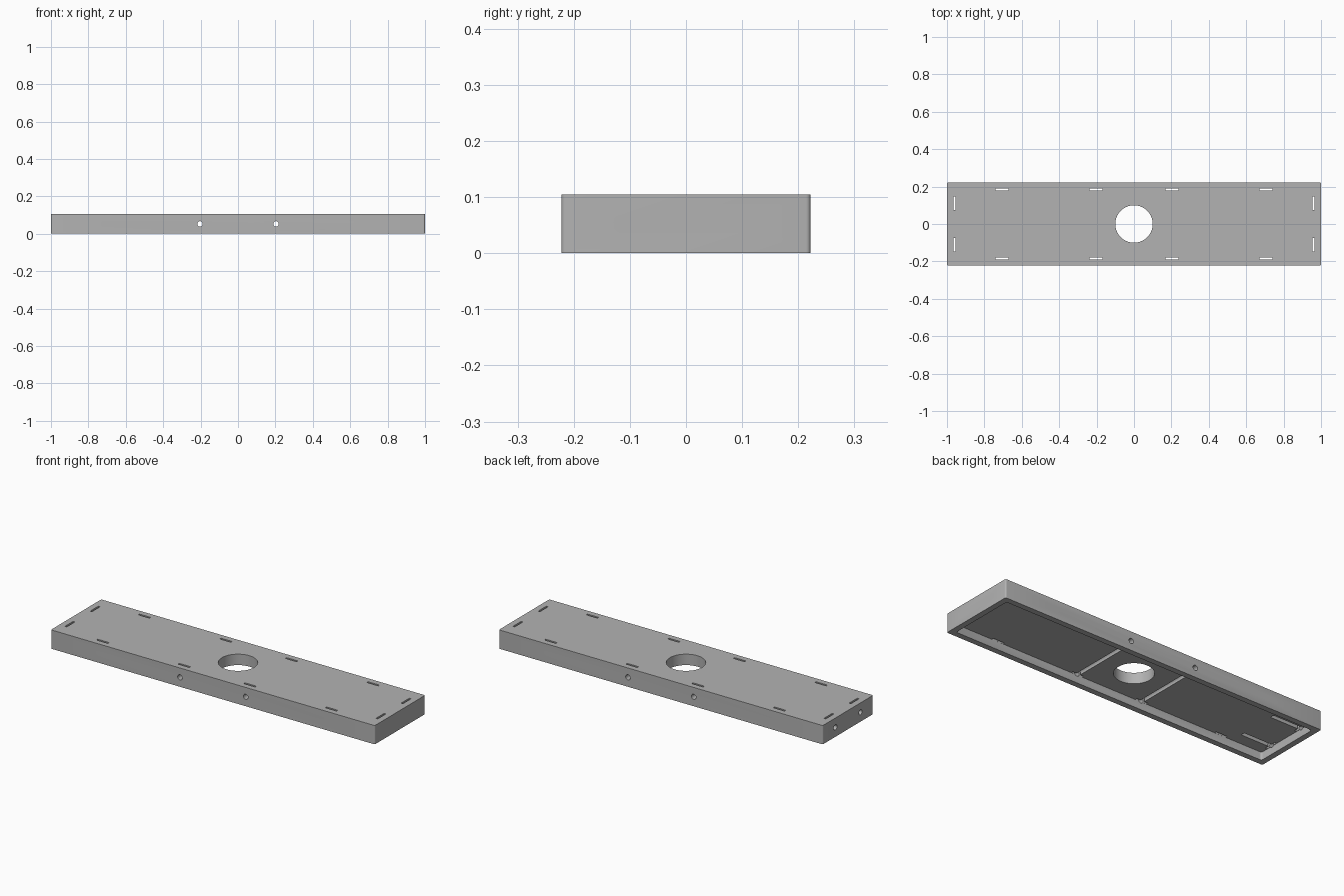
import bpy
import bmesh
from math import pi
from mathutils import Matrix, Vector

if "Cube" in bpy.data.objects:
    bpy.data.objects.remove(bpy.data.objects["Cube"])

HALF_X, HALF_Y, HEIGHT = 1.0, 0.222, 0.105
WALL, FLOOR_Z = 0.032, 0.044
DRILL_Z, DRILL_R = 0.0525, 0.0145

steel = bpy.data.materials.new("steel grey")
steel.use_nodes = True
grey = (0.45, 0.45, 0.45, 1)
steel.diffuse_color = grey
steel.node_tree.nodes["Principled BSDF"].inputs["Base Color"].default_value = grey


def make_object(name, bm):
    bmesh.ops.recalc_face_normals(bm, faces=bm.faces[:])
    mesh = bpy.data.meshes.new(name)
    bm.to_mesh(mesh)
    bm.free()
    mesh.materials.append(steel)
    obj = bpy.data.objects.new(name, mesh)
    bpy.context.collection.objects.link(obj)
    return obj


def box(name, low, high, corner=0):
    """Box between two corners, with optionally rounded upright edges."""
    low, high = Vector(low), Vector(high)
    bm = bmesh.new()
    bmesh.ops.create_cube(bm, size=1, matrix=Matrix.Translation((low + high) / 2)
                          @ Matrix.Diagonal((*(high - low), 1)))
    if corner:
        upright = [e for e in bm.edges
                   if abs(e.verts[0].co.z - e.verts[1].co.z) > 0.01]
        bmesh.ops.bevel(bm, geom=upright, offset=corner, segments=5,
                        profile=0.5, affect='EDGES')
    return make_object(name, bm)


def centred_box(name, x, y, half_x, half_y):
    return box(name, (x - half_x, y - half_y, -0.1), (x + half_x, y + half_y, 0.2))


def rod(name, centre, radius, length, axis, sides, tip=0):
    """Cylinder along an axis, with an optional conical drill tip at its end."""
    bm = bmesh.new()
    turn = Vector(axis).to_track_quat('Z', 'Y').to_matrix().to_4x4()
    bmesh.ops.create_cone(bm, cap_ends=True, segments=sides, radius1=radius,
                          radius2=radius, depth=length)
    if tip:
        end = max(bm.faces, key=lambda f: f.calc_center_median().z)
        poked = bmesh.ops.poke(bm, faces=[end])
        poked["verts"][0].co.z += tip
    bm.transform(Matrix.Translation(centre) @ turn)
    return make_object(name, bm)


# Solid block with softly rounded upright corners
body = box("cover_plate", (-HALF_X, -HALF_Y, 0), (HALF_X, HALF_Y, HEIGHT), 0.008)

# Pocket underneath and the central bore
cutters = [
    box("pocket_cutter", (WALL - HALF_X, WALL - HALF_Y, -0.1),
        (HALF_X - WALL, HALF_Y - WALL, FLOOR_Z), 0.012),
    rod("bore_cutter", (0, 0, 0.05), 0.1, 0.4, (0, 0, 1), 64),
]

# Cross drillings through both long walls, and slots beside them
for x in (-0.706, -0.203, 0.203, 0.706):
    cutters.append(rod("cross_drill", (x, 0, DRILL_Z), DRILL_R, 0.6, (0, 1, 0), 24))
    for side in (-1, 1):
        cutters.append(centred_box("long_side_slot", x, side * 0.184, 0.035, 0.0055))

# Blind end drillings with conical bottoms, and slots beside them
for side in (-1, 1):
    for y in (-0.111, 0.111):
        cutters.append(rod("end_drill", (side * 0.935, y, DRILL_Z), DRILL_R, 0.3,
                           (-side, 0, 0), 24, 0.009))
        cutters.append(centred_box("end_slot", side * 0.96, y, 0.0055, 0.036))

# Cut everything out of the block
bpy.context.view_layer.objects.active = body
for cutter in cutters:
    cutter.hide_render = True
    cut = body.modifiers.new("cut", 'BOOLEAN')
    cut.operation = 'DIFFERENCE'
    cut.solver = 'EXACT'
    cut.object = cutter
    bpy.ops.object.modifier_apply(modifier=cut.name)
    bpy.data.objects.remove(cutter)

# Smooth the round surfaces and keep the edges sharp
bpy.ops.object.select_all(action='DESELECT')
body.select_set(True)
bpy.ops.object.shade_smooth_by_angle(angle=pi / 6)
